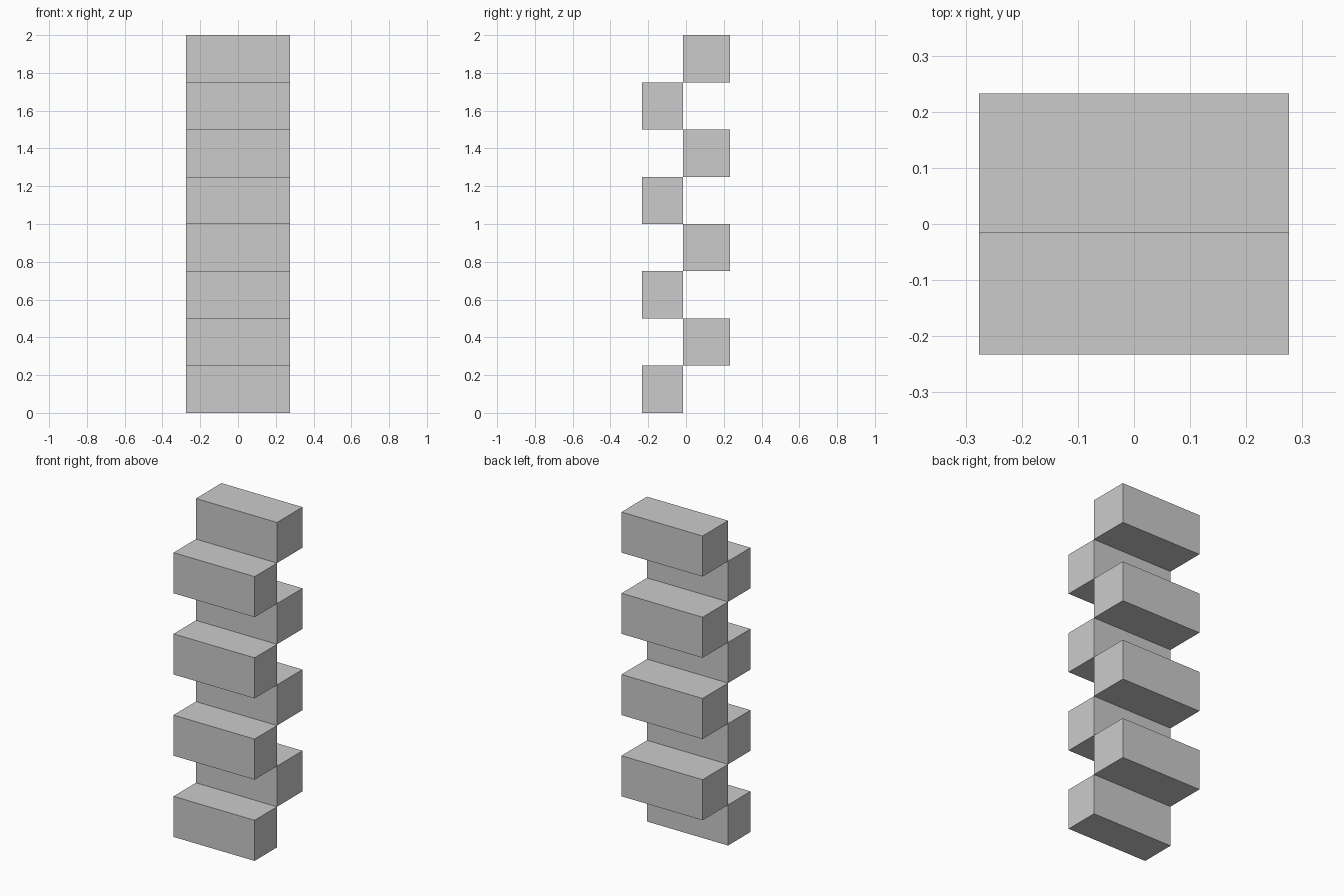
import bpy

if "Cube" in bpy.data.objects:
    bpy.data.objects.remove(bpy.data.objects["Cube"])

HALF_WIDTH = 0.276
FRONT, SPLIT, BACK = -0.233, -0.015, 0.233
STEP = 0.25


def block(name, y0, y1, z0):
    """Box spanning the full width, from y0 to y1, one step high."""
    bpy.ops.mesh.primitive_cube_add(
        size=1, location=(0, (y0 + y1) / 2, z0 + STEP / 2))
    ob = bpy.context.object
    ob.name = name
    ob.scale = (2 * HALF_WIDTH, y1 - y0, STEP)
    bpy.ops.object.transform_apply(location=False, rotation=False, scale=True)


# Alternating front and back blocks, meeting along their edges
for i in range(4):
    block(f"front_block_{i + 1}", FRONT, SPLIT, 2 * i * STEP)
    block(f"back_block_{i + 1}", SPLIT, BACK, (2 * i + 1) * STEP)
